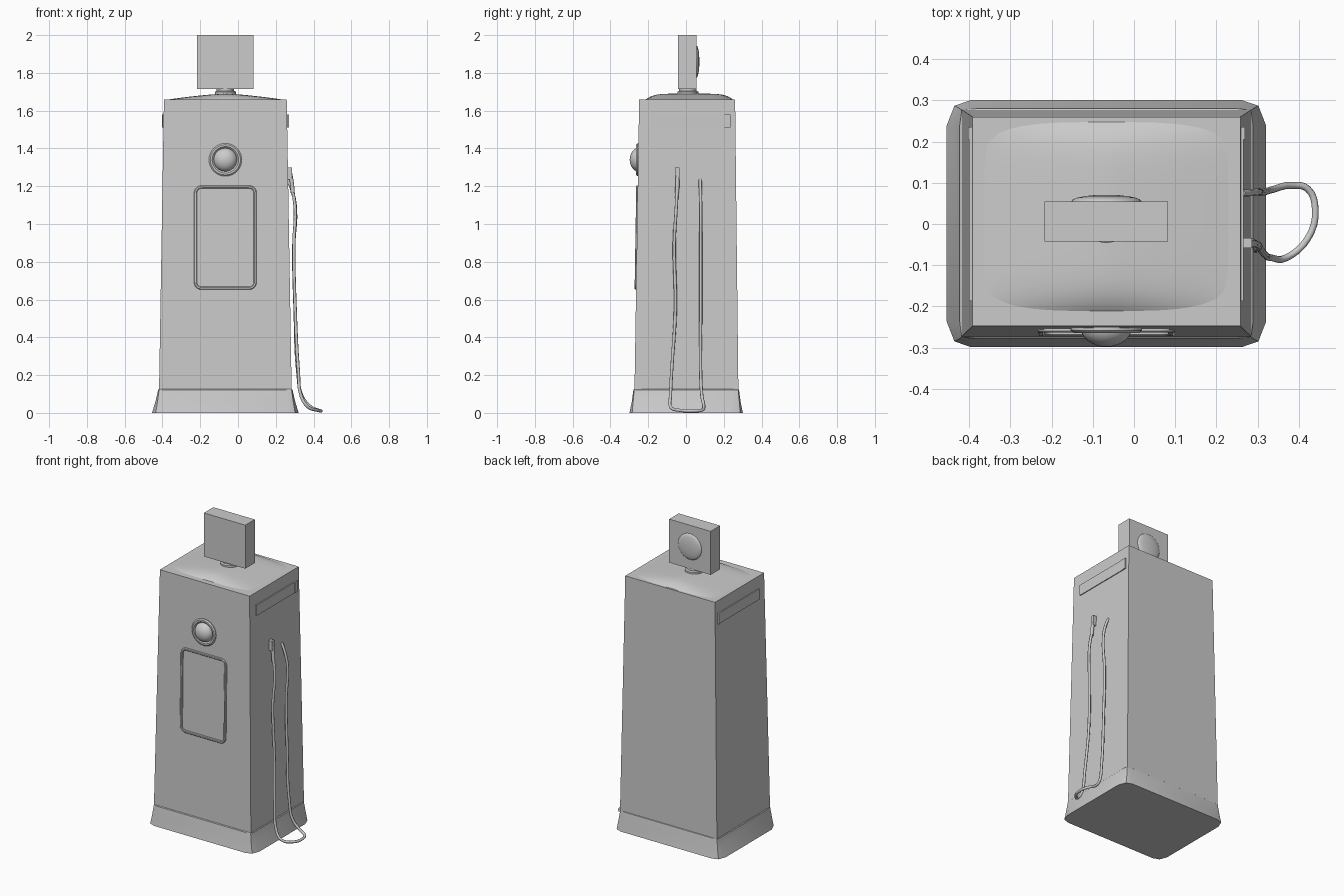
import bpy, bmesh, math
from mathutils import Vector

if "Cube" in bpy.data.objects:
    bpy.data.objects.remove(bpy.data.objects["Cube"])

CX = -0.067          # cabinet centre line


def make(name, verts, faces, smooth=None):
    me = bpy.data.meshes.new(name)
    me.from_pydata(verts, [], faces)
    bm = bmesh.new()
    bm.from_mesh(me)
    bmesh.ops.recalc_face_normals(bm, faces=bm.faces)
    bm.to_mesh(me)
    bm.free()
    ob = bpy.data.objects.new(name, me)
    bpy.context.collection.objects.link(ob)
    if smooth:
        shade(ob, smooth)
    return ob


def shade(ob, angle=40):
    bpy.ops.object.select_all(action='DESELECT')
    ob.select_set(True)
    bpy.context.view_layer.objects.active = ob
    bpy.ops.object.shade_smooth_by_angle(angle=math.radians(angle))


def loft(name, rings, smooth=None, caps=True):
    n = len(rings[0])
    faces = [(k * n + i, k * n + (i + 1) % n, (k + 1) * n + (i + 1) % n, (k + 1) * n + i)
             for k in range(len(rings) - 1) for i in range(n)]
    if caps:
        faces += [tuple(range(n)), tuple(range((len(rings) - 1) * n, len(rings) * n))]
    return make(name, [v for r in rings for v in r], faces, smooth)


def box(name, lo, hi):
    ring = lambda z: [(lo[0], lo[1], z), (hi[0], lo[1], z), (hi[0], hi[1], z), (lo[0], hi[1], z)]
    return loft(name, [ring(lo[2]), ring(hi[2])])


def lathe(name, profile, centre, axis, seg=32):
    # profile of (radius, distance along axis)
    q = Vector((0, 0, 1)).rotation_difference(Vector(axis))
    rings = [[Vector(centre) + q @ Vector((r * math.cos(a), r * math.sin(a), h))
              for a in (2 * math.pi * i / seg for i in range(seg))] for r, h in profile]
    return loft(name, rings, 40)


def tube(name, pts, radius):
    cu = bpy.data.curves.new(name, 'CURVE')
    cu.dimensions = '3D'
    cu.bevel_depth = radius
    cu.bevel_resolution = 2
    cu.resolution_u = 4
    cu.use_fill_caps = True
    sp = cu.splines.new('BEZIER')
    sp.bezier_points.add(len(pts) - 1)
    for b, p in zip(sp.bezier_points, pts):
        b.co = p
        b.handle_left_type = b.handle_right_type = 'AUTO'
    ob = bpy.data.objects.new(name, cu)
    bpy.context.collection.objects.link(ob)
    return ob


# Tapered cabinet
def cab_half(z):
    t = (1.66 - z) / 1.54
    return 0.325 + 0.026 * t, 0.254 + 0.021 * t


def cab_ring(z):
    hx, hy = cab_half(z)
    return [(CX + sx * hx, 0.006 + sy * hy - 0.004 * (1.66 - z) / 1.66, z)
            for sx, sy in ((-1, -1), (1, -1), (1, 1), (-1, 1))]


loft("cabinet", [cab_ring(0), cab_ring(0.12), cab_ring(1.66)])


# Flared base skirt with softened corners
def skirt_ring(z, hx, hy, inx, iny, mx, my):
    out = []
    for sx, sy in ((-1, -1), (1, -1), (1, 1), (-1, 1)):
        c = [(hx, hy - iny), (mx, my), (hx - inx, hy)]
        if sx * sy < 0:
            c.reverse()
        out += [(CX + sx * x, 0.001 + sy * y, z) for x, y in c]
    return out


loft("base_skirt", [
    skirt_ring(0, 0.388, 0.300, 0.06, 0.063, 0.369, 0.286),
    skirt_ring(0.06, 0.370, 0.288, 0.045, 0.045, 0.359, 0.281),
    skirt_ring(0.112, 0.358, 0.281, 0.04, 0.04, 0.352, 0.276),
    skirt_ring(0.122, 0.356, 0.279, 0.04, 0.04, 0.351, 0.275),
    skirt_ring(0.126, 0.350, 0.274, 0.04, 0.04, 0.349, 0.273)], 30)

# Domed roof, crowned along x with rolled front and back edges
N = 24
dome, faces = [], []
for j in range(N + 1):
    for i in range(N + 1):
        u, v = 2 * i / N - 1, 2 * j / N - 1
        v = math.copysign(1 - (1 - abs(v)) ** 1.6, v)
        y = 0.018 + 0.232 * v * (1 - 0.15 * u ** 4)
        z = 1.658 + 0.032 * (1 - abs(u) ** 1.4) * (1 - abs(v) ** 6)
        dome.append((CX + 0.31 * u, y, z))
for j in range(N):
    for i in range(N):
        a = j * (N + 1) + i
        faces.append((a, a + 1, a + N + 2, a + N + 1))
make("roof_dome", dome, faces, 60)

# Sign on a short neck, with a shallow lens on the back
lathe("sign_neck", [(0.056, 1.665), (0.056, 1.70), (0.046, 1.705), (0.046, 1.72)],
      (CX, 0.01, 0), (0, 0, 1))
box("sign_box", (CX - 0.15, -0.043, 1.715), (CX + 0.15, 0.055, 2.0))
lathe("sign_lens", [(0.085, -0.005)] +
      [(0.085 * math.cos(a), 0.016 * math.sin(a)) for a in (0, 0.3, 0.6, 0.9, 1.2, 1.5)],
      (CX, 0.055, 1.86), (0, 1, 0))

# Round front lamp: bezel and ball
lathe("lamp_bezel", [(0.087, -0.01), (0.087, 0.006), (0.080, 0.012), (0.070, 0.012), (0.060, 0.002)],
      (CX, -0.252, 1.34), (0, -1, 0))
lathe("lamp_ball", [(0.062, -0.01)] +
      [(0.062 * math.cos(a), 0.046 * math.sin(a)) for a in [k * 0.19 for k in range(9)]],
      (CX, -0.252, 1.34), (0, -1, 0))


# Rounded rectangular frame on the front, lying on the sloping face
def frame_ring(inset, out):
    hw, hh, r = 0.166 - inset, 0.276 - inset, 0.04 - inset
    pts = []
    for k, (sx, sz) in enumerate(((1, 1), (-1, 1), (-1, -1), (1, -1))):
        for s in range(6):
            a = math.pi / 2 * (k + s / 5)
            z = 0.928 + sz * (hh - r) + r * math.sin(a)
            face_y = min(p[1] for p in cab_ring(z))
            pts.append((CX + sx * (hw - r) + r * math.cos(a), face_y - out, z))
    return pts


loft("panel_frame", [frame_ring(0, -0.006), frame_ring(0, 0.004), frame_ring(0.004, 0.008),
                     frame_ring(0.012, 0.008), frame_ring(0.016, 0.004), frame_ring(0.016, -0.006)],
     40, caps=False)

# Raised trim strips high on both sides
for side, sx in (("left", -1), ("right", 1)):
    for part, y0, y1, d in (("strip", -0.187, 0.205, 0.333), ("strip_end", 0.205, 0.236, 0.336)):
        xs = sorted((CX + sx * 0.31, CX + sx * d))
        box(f"{side}_{part}", (xs[0], y0, 1.51), (xs[1], y1, 1.58))

# Hose hanging on the right side and looping over the ground
tube("hose", [(0.262, 0.075, 1.235), (0.282, 0.076, 1.19), (0.304, 0.078, 1.09), (0.295, 0.078, 0.88),
              (0.302, 0.078, 0.55), (0.318, 0.078, 0.2), (0.338, 0.084, 0.09), (0.385, 0.094, 0.032),
              (0.422, 0.085, 0.015), (0.440, 0.035, 0.011), (0.422, -0.035, 0.014),
              (0.370, -0.082, 0.032), (0.334, -0.082, 0.09), (0.320, -0.076, 0.22),
              (0.303, -0.056, 0.55), (0.296, -0.062, 0.90), (0.303, -0.052, 1.08),
              (0.286, -0.046, 1.20)], 0.0085)

# Nozzle holder and grip
tube("nozzle_grip", [(0.290, -0.047, 1.165), (0.286, -0.046, 1.21), (0.276, -0.046, 1.27)], 0.011)
box("nozzle_head", (0.252, -0.058, 1.235), (0.287, -0.034, 1.30))
